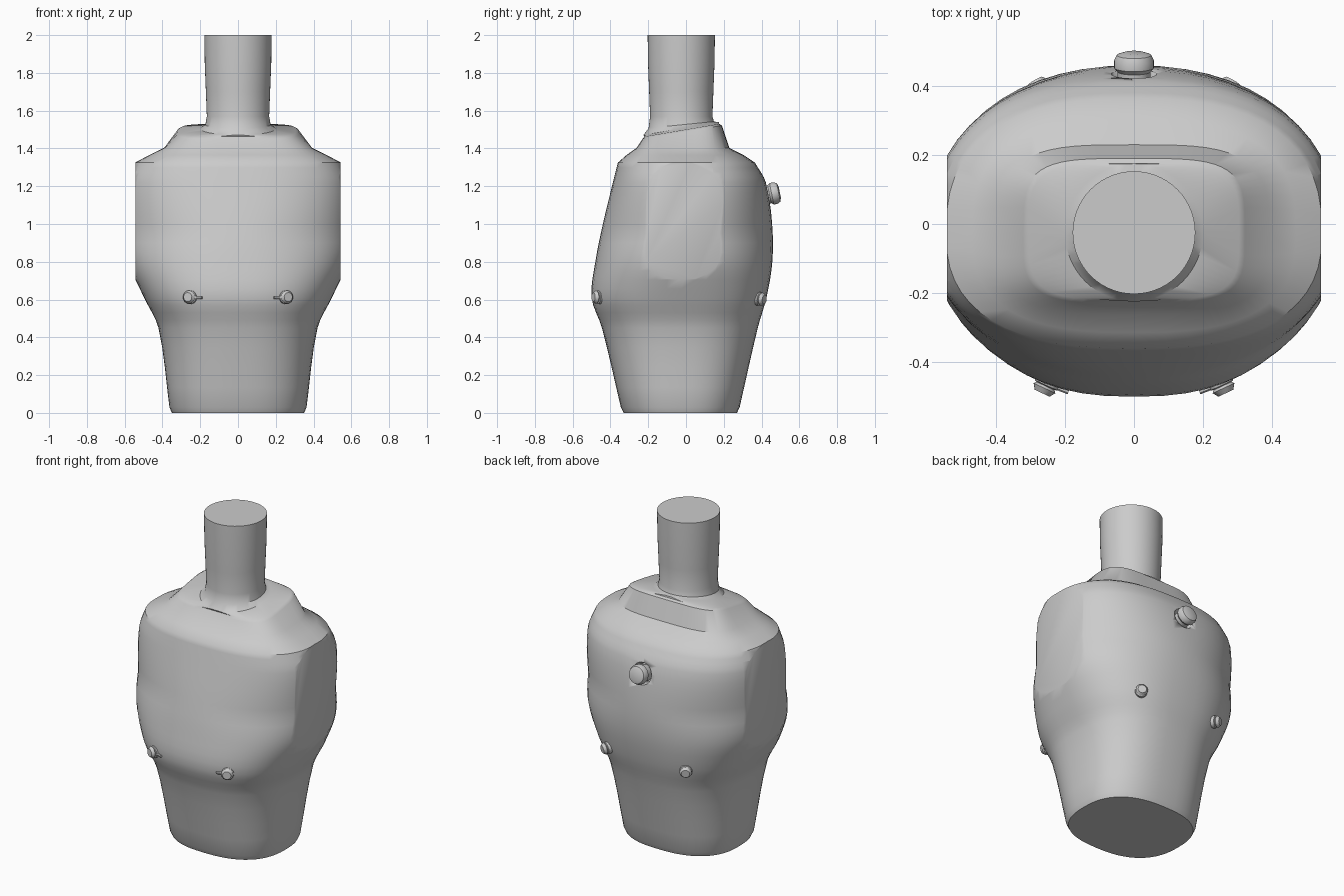
import bpy, bmesh, math
from mathutils import Vector

if "Cube" in bpy.data.objects:
    bpy.data.objects.remove(bpy.data.objects["Cube"])

YC = -0.025      # depth of the body axis
SEG = 56


def finish(name, bm, angle=30):
    bmesh.ops.recalc_face_normals(bm, faces=bm.faces)
    mesh = bpy.data.meshes.new(name)
    bm.to_mesh(mesh)
    bm.free()
    obj = bpy.data.objects.new(name, mesh)
    bpy.context.collection.objects.link(obj)
    bpy.ops.object.select_all(action='DESELECT')
    obj.select_set(True)
    bpy.context.view_layer.objects.active = obj
    bpy.ops.object.shade_smooth_by_angle(angle=math.radians(angle))
    return obj


def bridge(bm, rings):
    for a, b in zip(rings, rings[1:]):
        n = len(a)
        for i in range(n):
            j = (i + 1) % n
            bm.faces.new((a[i], a[j], b[j], b[i]))
    bm.faces.new(rings[0][::-1])
    bm.faces.new(rings[-1])


def section(bm, z, half_w, front, back, n, tilt=0.0):
    """Rounded cross-section with separate front and back depth."""
    ring = []
    for i in range(SEG):
        t = 2 * math.pi * i / SEG
        c, s = math.cos(t), math.sin(t)
        x = half_w * math.copysign(abs(c) ** (2 / n), c)
        depth = back - YC if s > 0 else YC - front
        y = YC + depth * math.copysign(abs(s) ** (2 / n), s)
        ring.append(bm.verts.new((x, y, z + tilt * (y - YC))))
    return ring


def smooth_rows(keys, steps):
    """Curve through the key rows (first column is the height)."""
    rows = [Vector(k) for k in keys]
    slopes = []
    for i in range(len(rows)):
        a, b = rows[max(i - 1, 0)], rows[min(i + 1, len(rows) - 1)]
        slopes.append((b - a) / (b[0] - a[0]))
    for i in range(len(rows) - 1):
        a, b = rows[i], rows[i + 1]
        h = b[0] - a[0]
        for k in range(steps):
            t = k / steps
            yield (a * (2*t**3 - 3*t**2 + 1) + b * (3*t**2 - 2*t**3)
                   + slopes[i] * h * (t**3 - 2*t**2 + t) + slopes[i + 1] * h * (t**3 - t**2))
    yield rows[-1]


def lathe(name, profile, origin, axis, seg=20):
    """Turned part: (radius, height) profile along an axis."""
    rot = Vector((0, 0, 1)).rotation_difference(Vector(axis))
    bm = bmesh.new()
    rings = []
    for r, h in profile:
        rings.append([bm.verts.new(Vector(origin) + rot @ Vector(
            (r * math.cos(2 * math.pi * i / seg), r * math.sin(2 * math.pi * i / seg), h)))
            for i in range(seg)])
    bridge(bm, rings)
    return finish(name, bm)


# Torso: height, half width, front y, back y
body = [(0.03, 0.363, -0.345, 0.284), (0.45, 0.421, -0.445, 0.380),
        (0.61, 0.497, -0.500, 0.426), (0.80, 0.580, -0.480, 0.457),
        (1.00, 0.592, -0.440, 0.456), (1.22, 0.585, -0.387, 0.423),
        (1.325, 0.545, -0.361, 0.365)]
bm = bmesh.new()
rings = [section(bm, 0, 0.35, -0.33, 0.27, 2.5)]
for z, w, f, b in smooth_rows(body, 4):
    squareness = 2.1 + 0.4 * min(1, abs(z - 0.95) / 0.36)
    rings.append(section(bm, z, w, f, b, squareness))

# Shoulders rise to a tilted collar
rings.append(section(bm, 1.365, 0.470, -0.315, 0.305, 2.7))
rings.append(section(bm, 1.403, 0.392, -0.262, 0.230, 3.5))
rings.append(section(bm, 1.485, 0.322, -0.230, 0.190, 4, 0.17))
rings.append(section(bm, 1.496, 0.305, -0.220, 0.176, 4, 0.17))

# Round neck with a flared foot
for z, r, tilt in [(1.505, 0.2, 0.17), (1.525, 0.173, 0.1), (1.57, 0.165, 0),
                   (1.7, 0.17, 0), (1.85, 0.176, 0), (2, 0.178, 0)]:
    rings.append(section(bm, z, r, YC - r, YC + r, 2, tilt))
bridge(bm, rings)

# Flat arm openings on both sides
for side in (-1, 1):
    cut = bmesh.ops.bisect_plane(
        bm, geom=bm.verts[:] + bm.edges[:] + bm.faces[:],
        plane_co=(side * 0.543, 0, 0), plane_no=(side, 0, 0), clear_outer=True)
    edges = [e for e in cut['geom_cut'] if isinstance(e, bmesh.types.BMEdge)]
    bmesh.ops.contextual_create(bm, geom=edges)
torso = finish("torso", bm, 35)

# Round recess in the back around the knob
knob_axis = Vector((0, 0.975, 0.2)).normalized()
knob_base = Vector((0, 0.43, 1.155))
cutter = lathe("recess_cutter", [(0.055, -0.03), (0.09, 0.08)], knob_base, knob_axis, 28)
cutter.hide_render = True
cutter.hide_viewport = True
mod = torso.modifiers.new("recess", 'BOOLEAN')
mod.operation = 'DIFFERENCE'
mod.solver = 'EXACT'
mod.object = cutter

# Back knob
lathe("back_knob", [(0.048, -0.05), (0.048, 0.012), (0.058, 0.024), (0.058, 0.045),
                    (0.05, 0.061), (0.03, 0.068)], knob_base, knob_axis, 28)

# Four waist studs, with a small pin beside each front one
stud = [(0.036, -0.03), (0.036, 0.008), (0.029, 0.011), (0.035, 0.018), (0.024, 0.034)]
for side, label in ((-1, "left"), (1, "right")):
    lathe("front_stud_" + label, stud, (side * 0.252, -0.460, 0.613), (side * 0.42, -0.9, 0))
    lathe("back_stud_" + label, stud, (side * 0.270, 0.386, 0.604), (side * 0.5, 0.86, -0.12))
    lathe("front_pin_" + label, [(0.008, 0), (0.008, 0.05)],
          (side * 0.19, -0.487, 0.610), (side * 0.93, 0.36, 0), 8)
